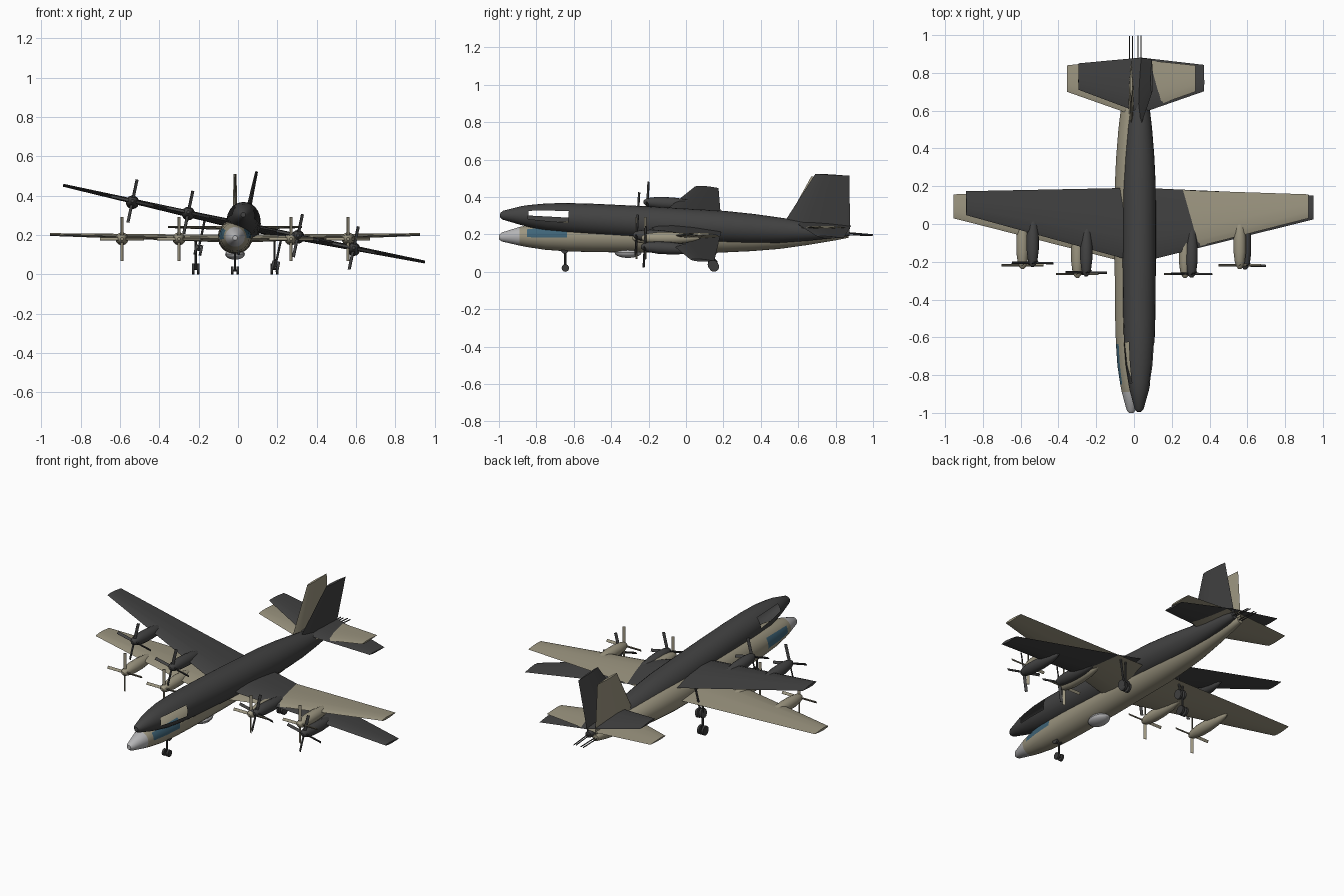
import bpy, bmesh
from math import sin, cos, pi, radians
from mathutils import Matrix, Vector

cube = bpy.data.objects.get("Cube")
if cube:
    bpy.data.objects.remove(cube)


def material(name, r, g, b):
    m = bpy.data.materials.new(name)
    m.use_nodes = True
    m.diffuse_color = (r, g, b, 1)
    m.node_tree.nodes["Principled BSDF"].inputs["Base Color"].default_value = (r, g, b, 1)
    return m


TAN = material("khaki_paint", .33, .30, .215)
DARK = material("charcoal", .055, .055, .055)
GLASS = material("blue_glass", .05, .13, .19)
GREY = material("pale_grey", .46, .46, .47)
TYRE = material("tyre_black", .04, .04, .04)


def finish(name, bm, frame, mats):
    bmesh.ops.recalc_face_normals(bm, faces=bm.faces)
    mesh = bpy.data.meshes.new(name)
    bm.to_mesh(mesh)
    bm.free()
    for m in mats:
        mesh.materials.append(m)
    ob = bpy.data.objects.new(name, mesh)
    bpy.context.collection.objects.link(ob)
    ob.matrix_world = frame
    made.append(ob)
    return ob


def loft(rings):
    """Skin a list of equal rings of points and cap both ends."""
    bm = bmesh.new()
    loops = [[bm.verts.new(p) for p in ring] for ring in rings]
    for a, b in zip(loops, loops[1:]):
        for i in range(len(a)):
            j = (i + 1) % len(a)
            bm.faces.new((a[i], a[j], b[j], b[i]))
    bm.faces.new(loops[0])
    bm.faces.new(loops[-1])
    return bm


def turned(profile, cx, cz, count, phase=0.0):
    """Body of round sections along y; profile holds (y, radius, lift)."""
    angles = [2 * pi * i / count + phase for i in range(count)]
    return loft([[(cx + r * cos(a), y, cz + lift + r * sin(a)) for a in angles]
                 for y, r, lift in profile])


def foil(le, te, thick):
    """Lens-shaped section as (chord position, half thickness) pairs."""
    c = te - le
    upper = [(le + c * .08, .55), (le + c * .3, 1), (le + c * .6, .8)]
    pts = [(le, 0)] + upper + [(te, 0)] + [(y, -h) for y, h in reversed(upper)]
    return [(y, h * thick / 2) for y, h in pts]


def surface(root, tip):
    """Mirrored flying surface; each station is (x, le, te, z, thickness)."""
    left = (-tip[0],) + tip[1:]
    return loft([[(x, y, z + h) for y, h in foil(le, te, t)]
                 for x, le, te, z, t in (left, root, tip)])


def rod(bm, a, b, radius, count=10):
    a, b = Vector(a), Vector(b)
    turn = (b - a).to_track_quat('Z', 'Y').to_matrix().to_4x4()
    bmesh.ops.create_cone(bm, cap_ends=True, segments=count, radius1=radius, radius2=radius,
                          depth=(b - a).length, matrix=Matrix.Translation((a + b) / 2) @ turn)


BODY = [(-1, .012, -.005), (-.985, .024, -.004), (-.89, .05, 0), (-.85, .058, 0), (-.75, .073, 0),
        (-.635, .081, 0), (-.5, .085, 0), (-.2, .088, 0), (.2, .087, 0), (.35, .08, 0),
        (.5, .068, 0), (.65, .05, .003), (.8, .03, .008), (.87, .018, .01)]


def fuselage(name, frame, skin, nose, glass):
    bm = turned(BODY, 0, 0, 24, radians(-5))
    holes = []
    for f in bm.faces:
        c = f.calc_center_median()
        side = c.z / max(abs(c.x), .0001)
        if c.y < -.89:
            f.material_index = 1
        elif -.85 < c.y < -.635 and -.09 < side < .9:
            f.material_index = 2
            holes.append(f)
    if not glass:
        # Normals are settled before the window openings are cut
        bmesh.ops.recalc_face_normals(bm, faces=bm.faces)
        bmesh.ops.delete(bm, geom=holes, context='FACES')
    finish(name, bm, frame, [skin, nose, glass or skin])


def aircraft(tag, frame, skin, nose, glass, tyre):
    def add(name, bm, mat=skin):
        return finish(tag + name, bm, frame, [mat])

    fuselage(tag + "fuselage", frame, skin, nose, glass)
    add("wing", surface((0, -.21, .188, -.01, .04), (.94, .03, .157, .012, .014)))
    add("tailplane", surface((0, .58, .875, .045, .022), (.34, .70, .84, .05, .01)))
    add("fin", loft([[(h, y, z) for y, h in foil(le, te, t)]
                     for le, te, z, t in ((.51, .872, .03, .03), (.67, .852, .32, .014))]))

    # Engines with spinners and four-bladed propellers
    for side, label in ((-1, "right_"), (1, "left_")):
        for x, front, spot in ((.285, -.285, "inner_"), (.575, -.238, "outer_")):
            x *= side
            shape = [(0, .008), (.012, .018), (.035, .026), (.09, .033), (.16, .033),
                     (.23, .027), (.28, .017), (.31, .006)]
            add(label + spot + "nacelle",
                turned([(front + d, r, 0) for d, r in shape], x, -.01, 14))
            bm = bmesh.new()
            for k in range(4):
                place = (Matrix.Translation((x, front + .02, -.01)) @ Matrix.Rotation(k * pi / 2, 4, 'Y')
                         @ Matrix.Translation((0, 0, .062)) @ Matrix.Rotation(radians(35), 4, 'Z')
                         @ Matrix.Diagonal((.016, .004, .1, 1)))
                bmesh.ops.create_cube(bm, size=1, matrix=place)
            add(label + spot + "propeller", bm)

    # Undercarriage with twin wheels
    for x, y, r, top, label in ((0, -.645, .02, -.07, "nose_"), (-.2, .15, .027, -.01, "right_main_"),
                                (.2, .15, .027, -.01, "left_main_")):
        hub = -.19 + r
        bm = bmesh.new()
        rod(bm, (x, y, hub), (x, y, top), .006)
        rod(bm, (x - .018, y, hub), (x + .018, y, hub), .005)
        add(label + "strut", bm, tyre)
        bm = bmesh.new()
        for s in (-1, 1):
            rod(bm, (x + s * .007, y, hub), (x + s * .02, y, hub), r, 16)
        add(label + "wheels", bm, tyre)

    # Belly radar housing
    bm = bmesh.new()
    bmesh.ops.create_uvsphere(bm, u_segments=16, v_segments=10, radius=1,
                              matrix=Matrix.Translation((0, -.31, -.088))
                              @ Matrix.Diagonal((.05, .072, .028, 1)))
    add("belly_radome", bm, nose)

    # Paired tail guns
    bm = bmesh.new()
    for x in (-.008, .008):
        rod(bm, (x, .84, .008), (x, .995, .004), .003, 8)
    add("tail_guns", bm, tyre)


made = []
aircraft("", Matrix.Translation((-.015, 0, .19)), TAN, GREY, GLASS, TYRE)
# Charred twin, rolled and pitched above the first airframe
tilt = (Matrix.Translation((.028, .005, .25)) @ Matrix.Rotation(radians(-3.3), 4, 'X')
        @ Matrix.Rotation(radians(12), 4, 'Y'))
aircraft("charred_", tilt, DARK, DARK, None, DARK)

bpy.ops.object.select_all(action='DESELECT')
for ob in made:
    ob.select_set(True)
bpy.context.view_layer.objects.active = made[0]
bpy.ops.object.shade_smooth_by_angle(angle=radians(30))
